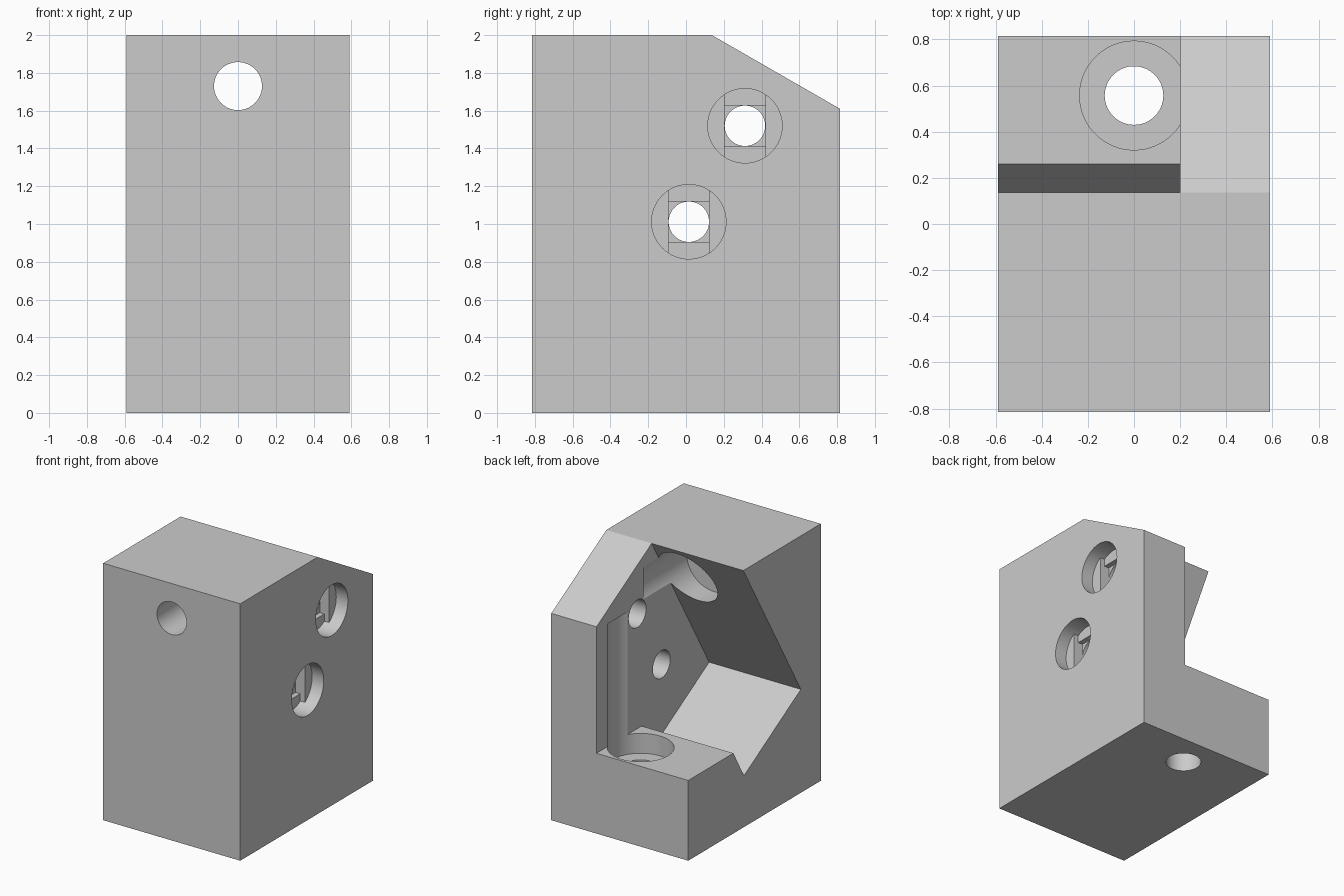
import bpy
import bmesh
import math
from mathutils import Matrix, Vector

cube = bpy.data.objects.get("Cube")
if cube:
    bpy.data.objects.remove(cube, do_unlink=True)

grey = bpy.data.materials.new("plain_grey")
grey.use_nodes = True
colour = (0.6, 0.6, 0.6, 1)
grey.diffuse_color = colour
grey.node_tree.nodes["Principled BSDF"].inputs["Base Color"].default_value = colour

HALF_X = 0.59
HALF_Y = 0.815
WALL_X = 0.2


def finish(name, bm):
    bmesh.ops.recalc_face_normals(bm, faces=bm.faces)
    mesh = bpy.data.meshes.new(name)
    bm.to_mesh(mesh)
    bm.free()
    mesh.materials.append(grey)
    obj = bpy.data.objects.new(name, mesh)
    bpy.context.collection.objects.link(obj)
    return obj


def prism(name, profile, x0, x1):
    """Extrude a y-z profile along x."""
    bm = bmesh.new()
    face = bm.faces.new([bm.verts.new((x0, y, z)) for y, z in profile])
    new = bmesh.ops.extrude_face_region(bm, geom=[face])["geom"]
    verts = [v for v in new if isinstance(v, bmesh.types.BMVert)]
    bmesh.ops.translate(bm, verts=verts, vec=(x1 - x0, 0, 0))
    return finish(name, bm)


def cylinder(name, start, end, radius):
    a, b = Vector(start), Vector(end)
    turn = (b - a).to_track_quat("Z", "Y").to_matrix().to_4x4()
    bm = bmesh.new()
    bmesh.ops.create_cone(bm, cap_ends=True, segments=64, radius1=radius, radius2=radius,
                          depth=(b - a).length, matrix=Matrix.Translation((a + b) / 2) @ turn)
    return finish(name, bm)


def box(y, z, half_y, half_z, x0, x1):
    profile = [(y - half_y, z - half_z), (y + half_y, z - half_z),
               (y + half_y, z + half_z), (y - half_y, z + half_z)]
    return prism("box_cutter", profile, x0, x1)


def boolean(target, tool, operation="DIFFERENCE"):
    """Apply a boolean and remove its helper."""
    tool.hide_render = True
    mod = target.modifiers.new("cut", "BOOLEAN")
    mod.operation = operation
    mod.solver = "EXACT"
    mod.object = tool
    bpy.context.view_layer.objects.active = target
    bpy.ops.object.modifier_apply(modifier=mod.name)
    bpy.data.objects.remove(tool, do_unlink=True)


# Block with a sloped top rear edge
block = prism("bracket_block", [(-HALF_Y, 0), (HALF_Y, 0), (HALF_Y, 1.61),
                                (0.137, 2), (-HALF_Y, 2)], -HALF_X, HALF_X)

# Tilted pocket, open to the back and to one side
pocket = prism("pocket_cutter", [(0.26, 0.625), (0.13, 0.40), (-0.57, 0.805), (0.137, 2.0),
                                 (0.196, 2.1), (1, 2.1), (1, 0.625)], -0.8, WALL_X)
boolean(block, pocket)

# Counterbored holes through the floor and the front wall
boolean(block, cylinder("floor_bore", (0, 0.557, 0.47), (0, 0.557, 1.58), 0.236))
boolean(block, cylinder("floor_hole", (0, 0.557, -0.1), (0, 0.557, 0.6), 0.127))
boolean(block, cylinder("front_bore", (0, -0.345, 1.73), (0, 0.24, 1.73), 0.236))
boolean(block, cylinder("front_hole", (0, -1, 1.73), (0, -0.2, 1.73), 0.127))

# Side wall holes: round recess, then a slot, then a square, then the through hole
HOLE = 0.108
RECESS = 0.197
SEAT = HALF_X - 0.1
STEP = 0.04
for y, z in ((0.312, 1.52), (0.015, 1.012)):
    boolean(block, cylinder("side_recess", (SEAT, y, z), (0.7, y, z), RECESS))
    slot = box(y, z, HOLE, 0.3, SEAT - STEP, SEAT + 0.02)
    boolean(slot, cylinder("slot_limit", (0, y, z), (0.7, y, z), RECESS), "INTERSECT")
    boolean(block, slot)
    boolean(block, box(y, z, HOLE, HOLE, SEAT - 2 * STEP, SEAT))
    boolean(block, cylinder("side_hole", (0.1, y, z), (SEAT, y, z), HOLE - 0.001))

# Smooth bores with crisp edges
bpy.ops.object.select_all(action="DESELECT")
block.select_set(True)
bpy.context.view_layer.objects.active = block
bpy.ops.object.shade_smooth_by_angle(angle=math.radians(25))
